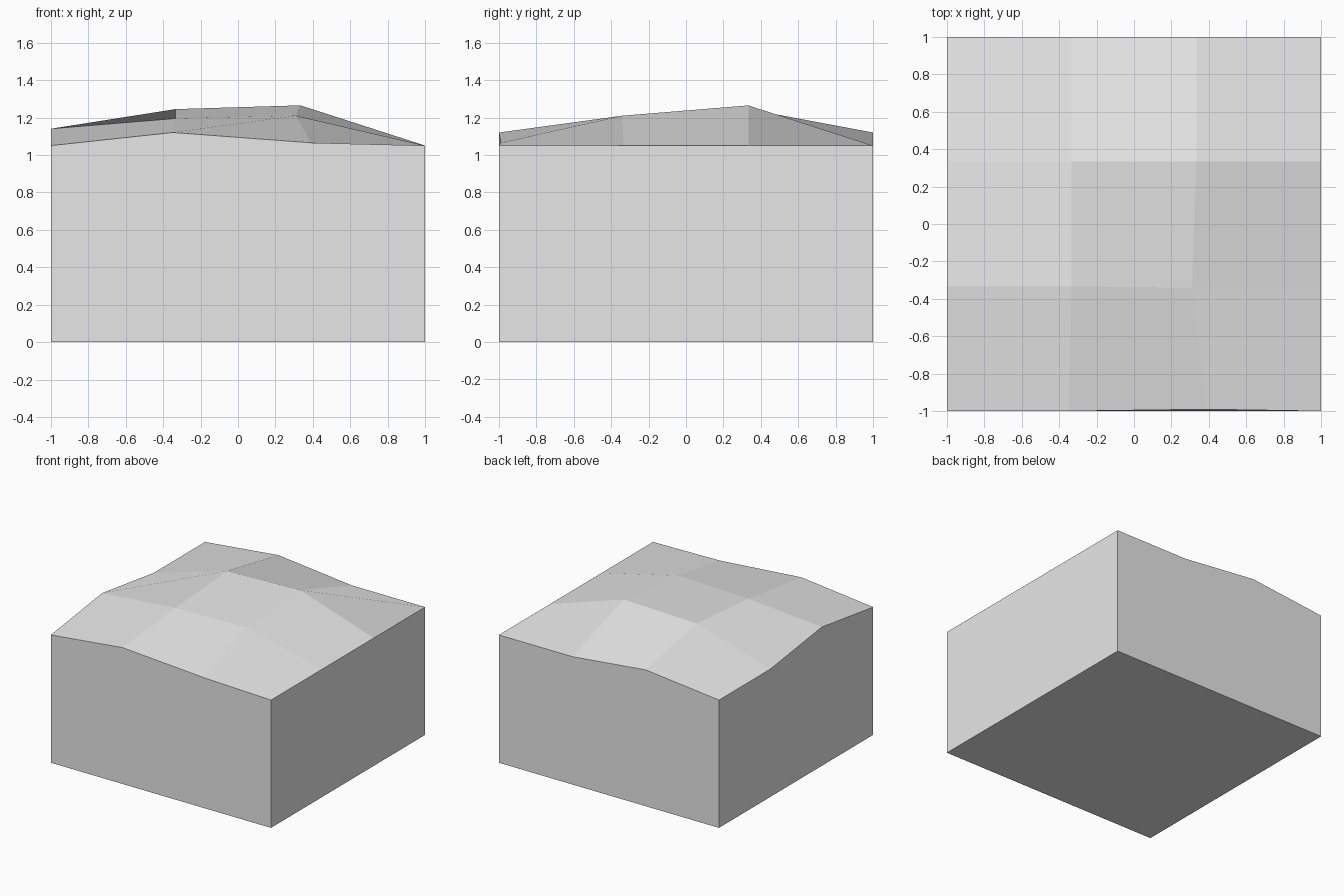
import bpy
import bmesh

if "Cube" in bpy.data.objects:
    bpy.data.objects.remove(bpy.data.objects["Cube"])

# Plain grey material
grey = bpy.data.materials.new("light_grey")
grey.use_nodes = True
colour = (0.8, 0.8, 0.8, 1)
grey.diffuse_color = colour
grey.node_tree.nodes["Principled BSDF"].inputs["Base Color"].default_value = colour

# Heights of the hilly top, rows from front to back, columns from -x to +x
BASE = 1.05
heights = [
    (BASE, 1.12, 1.065, BASE),
    (1.14, 1.195, 1.21, BASE),
    (BASE, 1.245, 1.265, BASE),
    (BASE, 1.12, BASE, BASE),
]
# Points nudged off the regular grid: (row, column) -> (x, y)
nudged = {(0, 1): (-0.35, -1), (0, 2): (0.39, -0.99), (1, 2): (0.31, -0.34)}

bm = bmesh.new()
last = len(heights) - 1


def spot(i):
    return -1 + 2 * i / last


# Uneven top surface
top = []
for r, row in enumerate(heights):
    line = []
    for c, z in enumerate(row):
        x, y = nudged.get((r, c), (spot(c), spot(r)))
        line.append(bm.verts.new((x, y, z)))
    top.append(line)
for r in range(last):
    for c in range(last):
        bm.faces.new((top[r][c], top[r][c + 1], top[r + 1][c + 1], top[r + 1][c]))

# Flat underside and one wall per side
floor = [bm.verts.new((x, y, 0)) for x, y in ((-1, -1), (1, -1), (1, 1), (-1, 1))]
bm.faces.new(floor[::-1])
rims = [
    top[0],
    [row[-1] for row in top],
    top[-1][::-1],
    [row[0] for row in top][::-1],
]
for i, rim in enumerate(rims):
    bm.faces.new([floor[i], floor[(i + 1) % len(floor)]] + rim[::-1])

mesh = bpy.data.meshes.new("terrain_block")
bm.to_mesh(mesh)
bm.free()
mesh.materials.append(grey)
block = bpy.data.objects.new("terrain_block", mesh)
bpy.context.collection.objects.link(block)
